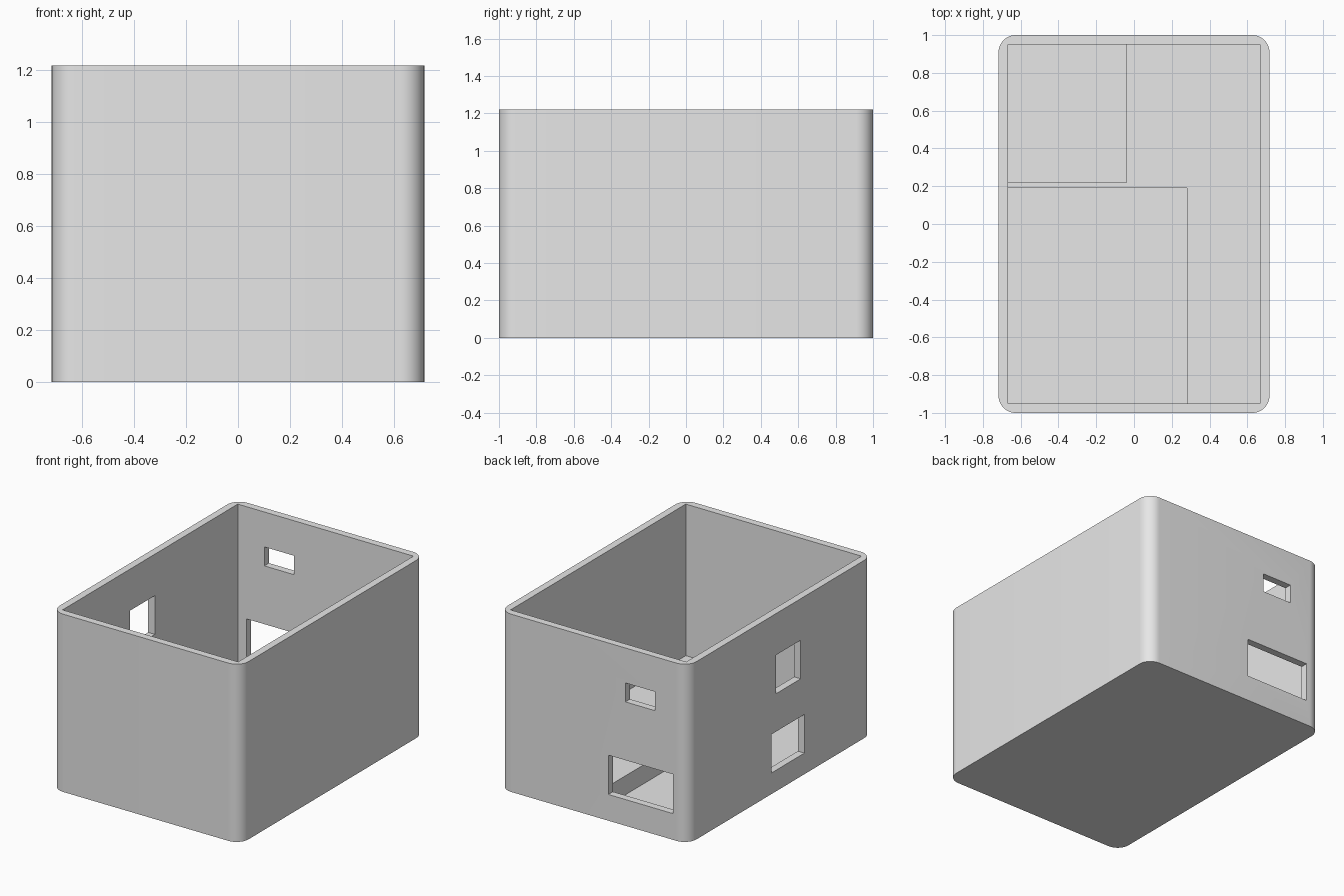
import bpy
import bmesh

if "Cube" in bpy.data.objects:
    bpy.data.objects.remove(bpy.data.objects["Cube"], do_unlink=True)

HALF_X, HALF_Y, HEIGHT = 0.717, 1.0, 1.22
IN_X, IN_Y = 0.667, 0.95          # inner faces of the walls
FLOOR, POCKET = 0.18, 0.05        # upper floor and sunken floor heights
ABOVE = HEIGHT + 0.2

grey = bpy.data.materials.new("plain_grey")
grey.use_nodes = True
grey.diffuse_color = (0.8, 0.8, 0.8, 1)
grey.node_tree.nodes["Principled BSDF"].inputs["Base Color"].default_value = (0.8, 0.8, 0.8, 1)


def block(name, low, high, corner=0):
    """Box between two corners, with optionally rounded upright edges."""
    bm = bmesh.new()
    bmesh.ops.create_cube(bm, size=1)
    for v in bm.verts:
        v.co = [lo + (hi - lo) * (c + 0.5) for lo, hi, c in zip(low, high, v.co)]
    if corner:
        upright = [e for e in bm.edges if abs(e.verts[0].co.z - e.verts[1].co.z) > 0.1]
        bmesh.ops.bevel(bm, geom=upright, offset=corner, segments=12,
                        profile=0.5, affect='EDGES')
    mesh = bpy.data.meshes.new(name)
    bm.to_mesh(mesh)
    bm.free()
    mesh.materials.append(grey)
    obj = bpy.data.objects.new(name, mesh)
    bpy.context.collection.objects.link(obj)
    return obj


def cut(target, name, low, high):
    """Subtract a box from the target and discard the cutter."""
    cutter = block(name, low, high)
    cutter.hide_render = True
    mod = target.modifiers.new(name, 'BOOLEAN')
    mod.operation = 'DIFFERENCE'
    mod.solver = 'EXACT'
    mod.object = cutter
    bpy.context.view_layer.objects.active = target
    bpy.ops.object.modifier_apply(modifier=mod.name)
    bpy.data.objects.remove(cutter, do_unlink=True)


# Open-topped box with rounded outer corners
box = block("open_box", (-HALF_X, -HALF_Y, 0), (HALF_X, HALF_Y, HEIGHT), 0.09)

# Main cavity and the two sunken floor areas
cut(box, "cavity", (-IN_X, -IN_Y, FLOOR), (IN_X, IN_Y, ABOVE))
cut(box, "back_pocket", (-IN_X, 0.22, POCKET), (-0.04, IN_Y, ABOVE))
cut(box, "front_pocket", (-IN_X, -IN_Y, POCKET), (0.28, 0.19, ABOVE))

# Openings in the back wall: x range, z range
for name, x0, x1, z0, z1 in (("back_upper_opening", -0.465, -0.24, 0.85, 0.98),
                             ("back_lower_opening", -0.6, -0.11, 0.18, 0.45)):
    cut(box, name, (x0, IN_Y - 0.03, z0), (x1, HALF_Y + 0.1, z1))

# Openings in the side wall: y range, z range
for name, y0, y1, z0, z1 in (("side_upper_opening", -0.22, 0.05, 0.67, 0.935),
                             ("side_lower_opening", -0.26, 0.095, 0.145, 0.41)):
    cut(box, name, (-HALF_X - 0.1, y0, z0), (-IN_X + 0.03, y1, z1))

# Smooth the rounded corners, keep the rest crisp
bpy.ops.object.select_all(action='DESELECT')
box.select_set(True)
bpy.context.view_layer.objects.active = box
bpy.ops.object.shade_smooth_by_angle(angle=0.5)
